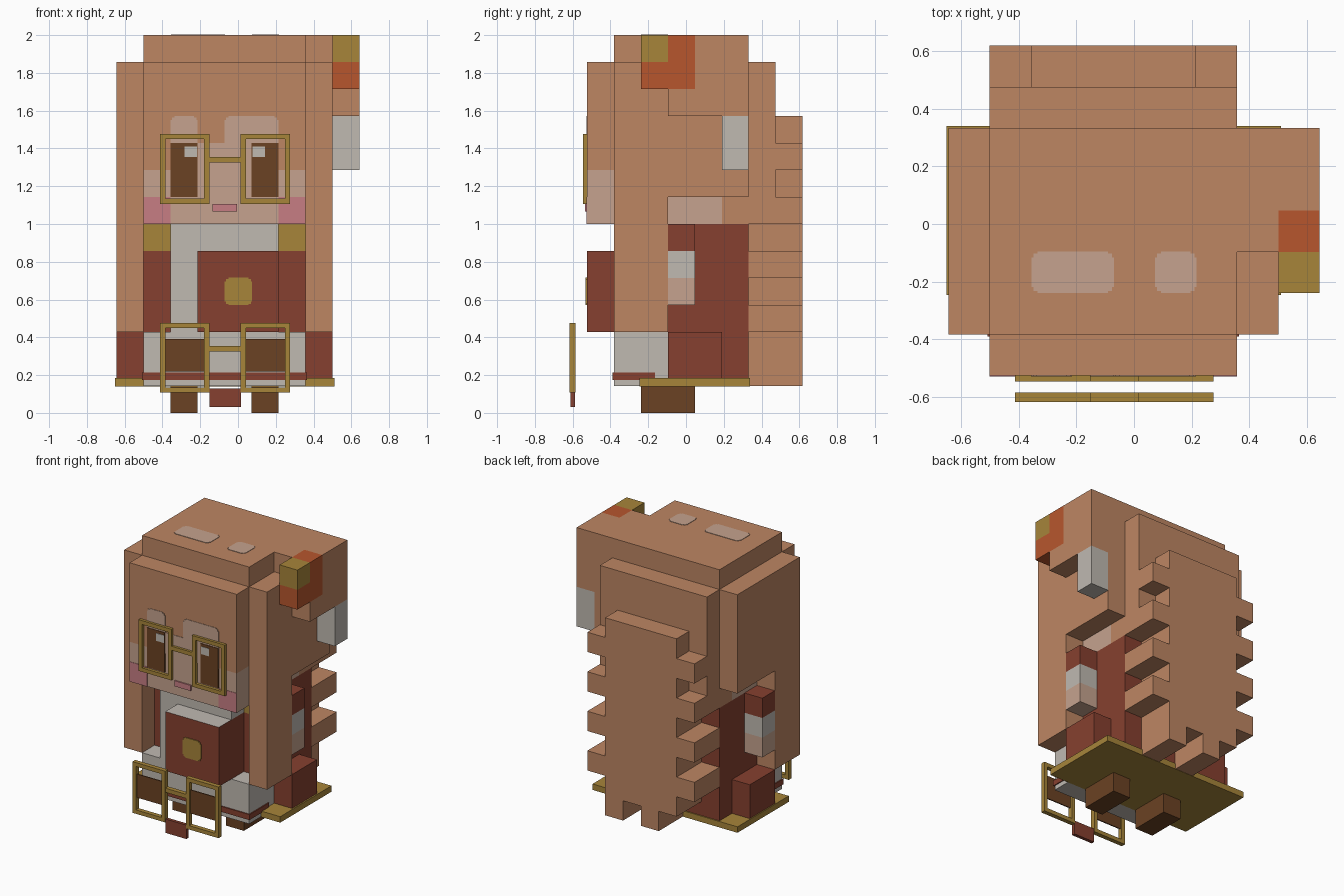
import bpy, bmesh
from mathutils import Vector

if "Cube" in bpy.data.objects:
    bpy.data.objects.remove(bpy.data.objects["Cube"])

U = 1 / 7  # size of one block


def material(name, r, g, b):
    def lin(c):
        c = min(1, c * 1.03 / 255)
        return c / 12.92 if c <= 0.04045 else ((c + 0.055) / 1.055) ** 2.4
    m = bpy.data.materials.new(name)
    m.diffuse_color = (lin(r), lin(g), lin(b), 1)
    m.use_nodes = True
    m.node_tree.nodes["Principled BSDF"].inputs["Base Color"].default_value = m.diffuse_color
    return m


HAIR = material("hair_brown", 184, 130, 96)
SKIN = material("skin", 192, 158, 138)
WHITE = material("warm_white", 186, 180, 172)
PINK = material("blush_pink", 193, 122, 128)
RED = material("dark_red", 130, 62, 46)
GOLD = material("gold", 162, 129, 56)
DARK = material("dark_brown", 104, 64, 34)
ORANGE = material("orange_red", 178, 84, 44)


def build(name, mat, boxes):
    """One object from boxes (x0, x1, y0, y1, z0, z1) in units."""
    bm = bmesh.new()
    for x0, x1, y0, y1, z0, z1 in boxes:
        for v in bmesh.ops.create_cube(bm, size=1)["verts"]:
            v.co = Vector((x1 if v.co.x > 0 else x0,
                           y1 if v.co.y > 0 else y0,
                           z1 if v.co.z > 0 else z0))
    me = bpy.data.meshes.new(name)
    bm.to_mesh(me)
    bm.free()
    me.materials.append(mat)
    ob = bpy.data.objects.new(name, me)
    bpy.context.collection.objects.link(ob)
    return ob


def blocks(name, mat, *cells):
    """Boxes given in block counts from the lower left front corner."""
    return build(name, mat, [(-0.643 + a * U, -0.643 + b * U,
                              -0.525 + c * U, -0.525 + d * U,
                              e * U, f * U) for a, b, c, d, e, f in cells])


def both(a, b, *rest):
    """A block and its mirror image about the body's middle."""
    return (a, b, *rest), (8 - b, 8 - a, *rest)


def patch(name, mat, x0, x1, y0, y1, z0, z1, axis):
    """Thin plate with clipped corners, facing along the given axis."""
    c = 0.02
    s = (x0, x1, z0, z1) if axis == "y" else (x0, x1, y0, y1)
    boxes = []
    for dx, dv in ((c, 0), (c / 3, c / 3), (0, c)):
        a, b, u, v = s[0] + dx, s[1] - dx, s[2] + dv, s[3] - dv
        boxes.append((a, b, y0, y1, u, v) if axis == "y" else (a, b, u, v, z0, z1))
    return build(name, mat, boxes)


# Head and hair
blocks("head_hair", HAIR, (1, 7, 1, 6, 8, 14), (1, 7, 5, 6, 7, 8))
blocks("jaw", SKIN, (1, 7, 1, 5, 7, 8))
blocks("fringe", HAIR, (1, 7, 0, 1, 9, 13))
blocks("lower_face", SKIN, (1, 7, 0, 1, 7, 9))
blocks("side_locks", HAIR, *both(0, 1, 1, 3, 3, 13), *both(0, 1, 3, 6, 8, 13))
blocks("side_bun", HAIR, (7, 8, 3, 6, 13, 14), (8, 9, 4, 6, 11, 14),
       (8, 9, 3, 4, 11, 12))
blocks("bun_ribbon", ORANGE, (8, 9, 2, 3, 12, 13), (8, 9, 3, 4, 12, 14))
blocks("bun_clip", GOLD, (8, 9, 2, 3, 13, 14))
blocks("bun_tail", WHITE, (8, 9, 5, 6, 9, 11))

# Long back hair with toothed edges
blocks("back_hair_upper", HAIR, (1, 7, 6, 7, 7, 13))
teeth = [(1, 7, 7, 8, z, z + 1) for z in (9, 7)]
for z in (5, 3):
    teeth += both(1, 2, 6, 8, z, z + 1)
blocks("back_hair_teeth", HAIR, *teeth, (3, 4, 6, 8, 1, 2), (5, 6, 6, 8, 1, 2))
blocks("back_hair_core", HAIR, (2, 6, 7, 8, 7, 11), (2, 6, 6, 8, 2, 7))

# Face skin showing through the fringe
F = -0.525
blocks_y = (F - 0.003, F + 0.002)
build("forehead_skin", SKIN, [(-0.357, 0.214, *blocks_y, 1.28, 1.43)])
patch("brow_left", SKIN, -0.357, -0.214, *blocks_y, 1.40, 1.571, "y")
patch("brow_right", SKIN, -0.071, 0.214, *blocks_y, 1.40, 1.571, "y")
build("cheeks", PINK, [(x, x + U, *blocks_y, 1.0, 1.143) for x in (-0.5, 0.214)])
build("mouth", PINK, [(-0.135, -0.005, F - 0.009, F, 1.065, 1.105)])
build("eyes", DARK, [(x, x + U, F - 0.007, F, 1.143, 1.43) for x in (-0.357, 0.071)])
build("eye_glints", WHITE, [(x, x + 0.065, F - 0.01, F, 1.355, 1.41)
                            for x in (-0.283, 0.077)])

# Light patches on top of the head
for n, a, b in (("left", -0.355, -0.07), ("right", 0.073, 0.216)):
    patch("top_shine_" + n, SKIN, a, b, -0.239, -0.096, 1.998, 2.003, "z")


def glasses(name, y0, y1, z):
    t, w, h = 0.028, 0.262, 0.37
    bars = [(-0.15, 0.015, y0, y1, z + 0.218, z + 0.248)]
    for x in (-0.413, 0.014):
        bars += [(x, x + w, y0, y1, z, z + t), (x, x + w, y0, y1, z + h - t, z + h),
                 (x, x + t, y0, y1, z + t, z + h - t),
                 (x + w - t, x + w, y0, y1, z + t, z + h - t)]
    build(name, GOLD, bars)


glasses("glasses", -0.546, -0.525, 1.107)

# Hanging second pair with dark lenses and a red tag
glasses("lower_glasses", -0.616, -0.584, 0.107)
build("lower_lenses", DARK, [(x, x + 0.206, -0.605, -0.597, 0.22, 0.39)
                             for x in (-0.385, 0.042)])
build("lower_tag", RED, [(-0.152, 0.015, -0.612, -0.588, 0.03, 0.13)])

# Torso
blocks("robe", RED, (1, 7, 3, 6, 1, 7), *both(1, 2, 2, 3, 3, 6))
blocks("shoulder_trim", GOLD, *both(1, 2, 2, 3, 6, 7))
blocks("shirt", WHITE, (2, 3, 1, 3, 3, 7), (3, 6, 1, 3, 6, 7))
pouch = blocks("pouch", RED, (3, 6, 0, 3, 3, 6))
pouch.data.materials.append(WHITE)
for p in pouch.data.polygons:  # light lid
    p.material_index = 1 if p.normal.z > 0.5 else 0
patch("pouch_clasp", GOLD, -0.071, 0.075, F - 0.006, F + 0.002, 0.571, 0.716, "y")

# Arms
blocks("sleeves", RED, *both(0, 1, 3, 4, 6, 7))
blocks("cuffs", WHITE, *both(0, 1, 3, 4, 5, 6))
blocks("hands", SKIN, *both(0, 1, 3, 4, 4, 5))

# Skirt, hem and shoes
blocks("skirt_front", WHITE, (1, 7, 1, 3, 1, 3))
blocks("skirt_sides", RED, *both(0, 1, 3, 5, 1, 3))
build("skirt_stripe", RED, [(-0.507, 0.364, -0.39, -0.165, 0.175, 0.215)])
build("hem", GOLD, [(-0.65, 0.51, -0.246, 0.34, 0.141, 0.184)])
blocks("shoes", DARK, *both(2, 3, 2, 4, 0, 1))
